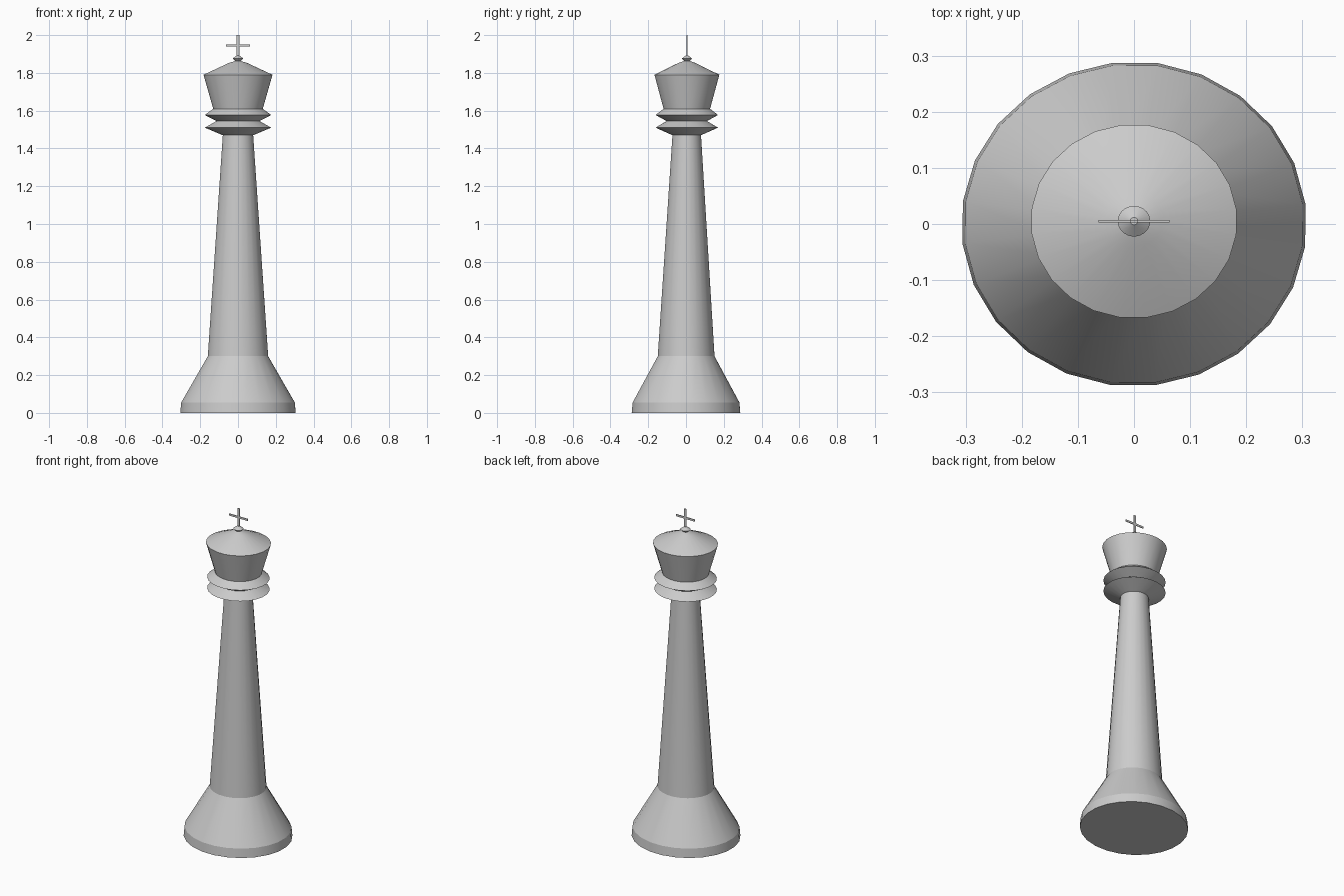
import bpy, bmesh, math

if "Cube" in bpy.data.objects:
    bpy.data.objects.remove(bpy.data.objects["Cube"])

SIDES = 24
Y_SCALE = 0.94                      # the piece is slightly oval
LEAN = 0.0027                       # tiny backward lean seen from the top


def finish(name, bm):
    bmesh.ops.recalc_face_normals(bm, faces=bm.faces)
    mesh = bpy.data.meshes.new(name)
    bm.to_mesh(mesh)
    bm.free()
    obj = bpy.data.objects.new(name, mesh)
    bpy.context.collection.objects.link(obj)
    return obj


def turned(name, profile):
    """Lathe a list of (radius, height) into a capped solid."""
    bm = bmesh.new()
    rings = []
    for r, z in profile:
        ring = []
        for i in range(SIDES):
            a = math.radians(7) + 2 * math.pi * i / SIDES
            ring.append(bm.verts.new((r * math.cos(a),
                                      r * math.sin(a) * Y_SCALE + LEAN * z, z)))
        rings.append(ring)
    for low, high in zip(rings, rings[1:]):
        for i in range(SIDES):
            j = (i + 1) % SIDES
            bm.faces.new((low[i], low[j], high[j], high[i]))
    bm.faces.new(rings[0][::-1])
    bm.faces.new(rings[-1])
    obj = finish(name, bm)
    bpy.ops.object.select_all(action='DESELECT')
    obj.select_set(True)
    bpy.context.view_layer.objects.active = obj
    bpy.ops.object.shade_smooth_by_angle(angle=math.radians(20))
    return obj


# One continuous turned body: foot, shaft, two collars, crown, knob
turned("turned_body", [
    (0.308, 0.0), (0.303, 0.055),                    # foot rim
    (0.161, 0.30),                                   # foot flare
    (0.081, 1.47),                                   # tapered shaft
    (0.177, 1.51), (0.115, 1.545),                   # lower collar
    (0.177, 1.577), (0.132, 1.61),                   # upper collar
    (0.184, 1.79), (0.05, 1.852), (0.015, 1.863),    # crown and cap
    (0.029, 1.876), (0.007, 1.892),                  # knob
])

# Thin flat cross on top, extruded from its outline
w, arm, t = 0.007, 0.063, 0.002
lo, hi = 1.939, 1.951
right = [(w, 1.885), (w, lo), (arm, lo), (arm, hi), (w, hi), (w, 2.0)]
outline = right + [(-x, z) for x, z in reversed(right)]
bm = bmesh.new()
face = bm.faces.new([bm.verts.new((x, 0.005 - t, z)) for x, z in outline])
ext = bmesh.ops.extrude_face_region(bm, geom=[face])
bmesh.ops.translate(bm, vec=(0, 2 * t, 0),
                    verts=[v for v in ext["geom"] if isinstance(v, bmesh.types.BMVert)])
finish("top_cross", bm)
